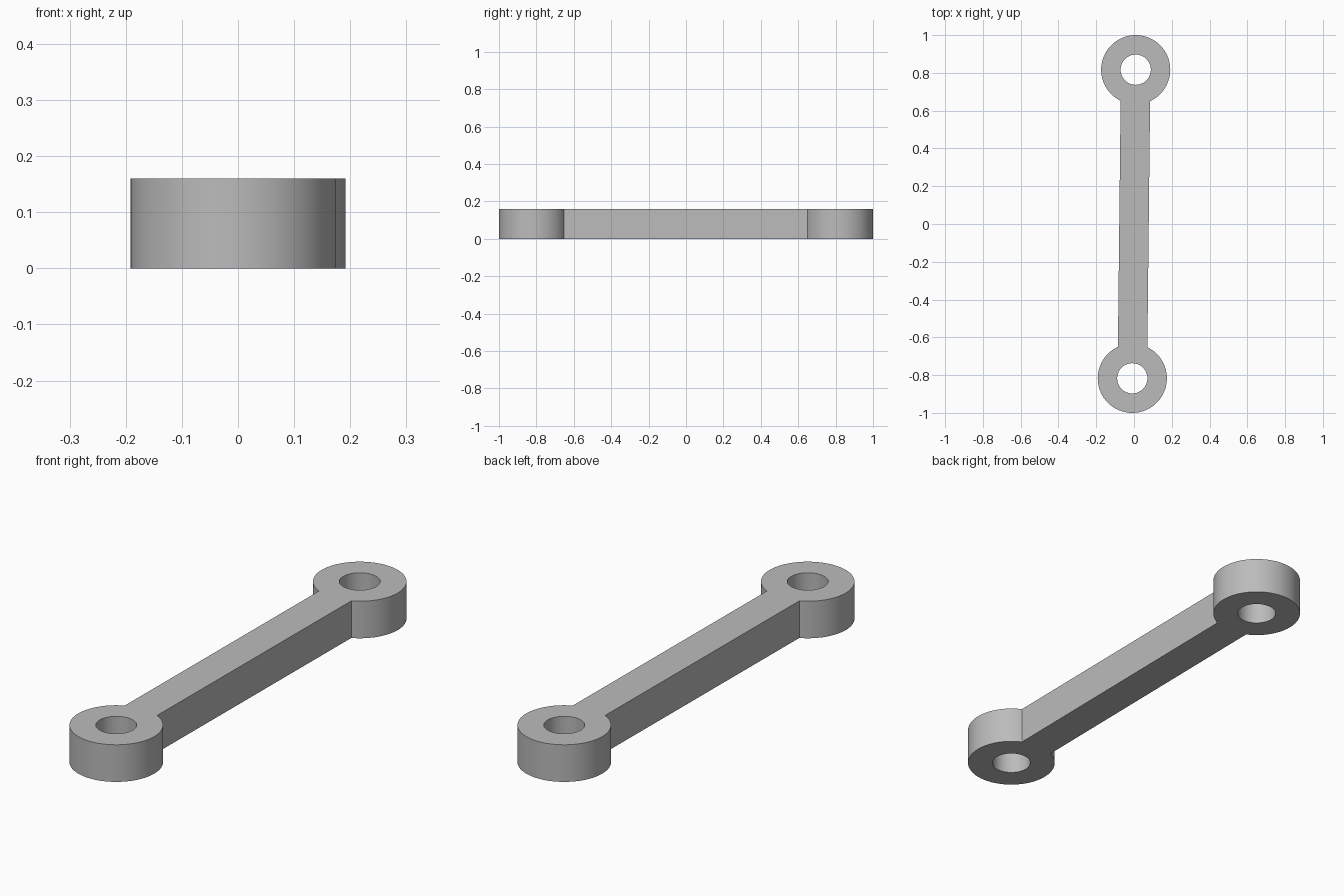
import bpy, bmesh
from math import asin, cos, sin, pi, tau
from mathutils import Matrix, Vector

if "Cube" in bpy.data.objects:
    bpy.data.objects.remove(bpy.data.objects["Cube"], do_unlink=True)

HEIGHT = 0.16
EYE_R, HOLE_R = 0.183, 0.08
BAR_HALF = 0.078
EYE_CENTRE = Vector((0.009, 0.817, 0))
NECK_STEPS, RIM_STEPS = 8, 72

# Grey metal
grey = bpy.data.materials.new("grey metal")
grey.use_nodes = True
colour = (0.5, 0.5, 0.5, 1)
grey.diffuse_color = colour
grey.node_tree.nodes["Principled BSDF"].inputs["Base Color"].default_value = colour

# Ring angles: the neck arc faces the other eye, the rim goes round the rest
neck = asin(BAR_HALF / EYE_R)
axis = (-EYE_CENTRE).to_2d()
inward = Vector((1, 0)).angle_signed(axis) * -1
angles = [inward - neck + 2 * neck * i / NECK_STEPS for i in range(NECK_STEPS)]
angles += [inward + neck + (tau - 2 * neck) * i / RIM_STEPS for i in range(RIM_STEPS)]

bm = bmesh.new()


def add_eye(turn):
    """Flat ring around one pin hole; returns the verts where the bar joins."""
    place = Matrix.Rotation(turn, 4, 'Z') @ Matrix.Translation(EYE_CENTRE)
    outer, inner = [
        [bm.verts.new(place @ Vector((r * cos(a), r * sin(a), 0))) for a in angles]
        for r in (EYE_R, HOLE_R)]
    for i in range(len(angles)):
        j = (i + 1) % len(angles)
        bm.faces.new((outer[i], outer[j], inner[j], inner[i]))
    return outer[:NECK_STEPS + 1]


# Two eyes joined by a straight bar, in one flat outline
back_neck = add_eye(0)
front_neck = add_eye(pi)
bm.faces.new(back_neck + front_neck)

# Raise the outline to full thickness
raised = bmesh.ops.extrude_face_region(bm, geom=bm.faces[:], use_keep_orig=True)
bmesh.ops.translate(bm, vec=(0, 0, HEIGHT),
                    verts=[g for g in raised["geom"] if isinstance(g, bmesh.types.BMVert)])
bmesh.ops.recalc_face_normals(bm, faces=bm.faces[:])

mesh = bpy.data.meshes.new("link_arm")
bm.to_mesh(mesh)
bm.free()
mesh.materials.append(grey)
link = bpy.data.objects.new("link_arm", mesh)
bpy.context.collection.objects.link(link)

# Smooth round walls, crisp edges
bpy.ops.object.select_all(action='DESELECT')
link.select_set(True)
bpy.context.view_layer.objects.active = link
bpy.ops.object.shade_smooth_by_angle(angle=pi / 6)
